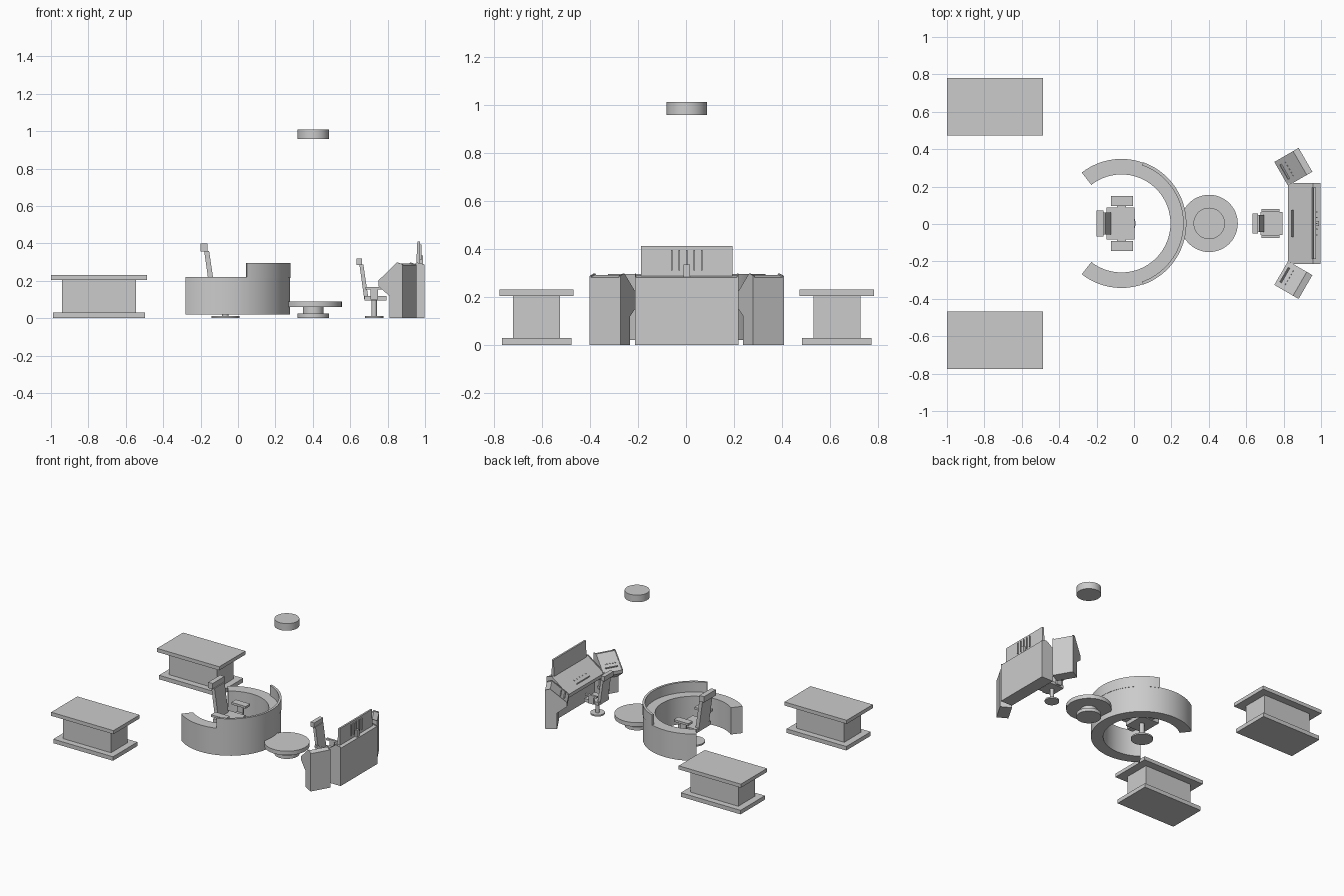
import bpy, bmesh, math
from mathutils import Matrix, Vector

cube = bpy.data.objects.get("Cube")
if cube:
    bpy.data.objects.remove(cube)

grey = bpy.data.materials.new("plain grey")
grey.use_nodes = True
grey.diffuse_color = (0.6, 0.6, 0.6, 1)
grey.node_tree.nodes["Principled BSDF"].inputs["Base Color"].default_value = (0.6, 0.6, 0.6, 1)

CY = 0.003  # shared centre line


def finish(name, bm, matrix=None, smooth=False):
    bmesh.ops.recalc_face_normals(bm, faces=bm.faces)
    mesh = bpy.data.meshes.new(name)
    bm.to_mesh(mesh)
    bm.free()
    mesh.materials.append(grey)
    obj = bpy.data.objects.new(name, mesh)
    bpy.context.collection.objects.link(obj)
    if matrix:
        obj.matrix_world = matrix
    if smooth:
        bpy.ops.object.select_all(action='DESELECT')
        obj.select_set(True)
        bpy.context.view_layer.objects.active = obj
        bpy.ops.object.shade_smooth_by_angle(angle=math.radians(35))
    return obj


def box(name, x, y, z, matrix=None):
    """Box from (min, max) pairs."""
    bm = bmesh.new()
    bmesh.ops.create_cube(bm, size=1)
    for v in bm.verts:
        v.co = Vector([(a + b) / 2 + c * (b - a) for (a, b), c in zip((x, y, z), v.co)])
    return finish(name, bm, matrix)


def disc(name, x, y, r, z0, z1):
    bm = bmesh.new()
    bmesh.ops.create_cone(bm, cap_ends=True, segments=48, radius1=r, radius2=r, depth=z1 - z0)
    return finish(name, bm, Matrix.Translation((x, y, (z0 + z1) / 2)), True)


def prism(name, points, direction, matrix=None, smooth=False):
    """Flat outline pushed along a direction."""
    bm = bmesh.new()
    face = bm.faces.new([bm.verts.new(p) for p in points])
    out = bmesh.ops.extrude_face_region(bm, geom=[face], use_keep_orig=True)
    moved = [g for g in out["geom"] if isinstance(g, bmesh.types.BMVert)]
    bmesh.ops.translate(bm, verts=moved, vec=direction)
    return finish(name, bm, matrix, smooth)


def arc_wall(name, r_in, r_out, half_angle, z0, z1, steps=48):
    angles = [math.radians(half_angle) * (2 * i / steps - 1) for i in range(steps + 1)]
    pts = [(r_out * math.cos(a), r_out * math.sin(a), z0) for a in angles]
    pts += [(r_in * math.cos(a), r_in * math.sin(a), z0) for a in reversed(angles)]
    prism(name, pts, (0, 0, z1 - z0), Matrix.Translation((-0.067, CY, 0)), True)


# Two side tables
for side, label in ((1, "left"), (-1, "right")):
    def span(a, b):
        return tuple(sorted((side * a + CY, side * b + CY)))
    box(label + "_table_top", (-1, -0.486), span(0.47, 0.778), (0.205, 0.232))
    box(label + "_table_pedestal", (-0.94, -0.545), span(0.527, 0.723), (0.03, 0.205))
    box(label + "_table_base", (-0.99, -0.497), span(0.48, 0.768), (0, 0.03))

# Curved desk with raised outer rim
arc_wall("curved_desk", 0.262, 0.345, 128, 0.02, 0.22)
arc_wall("curved_desk_rim", 0.33, 0.347, 70.5, 0.215, 0.296)

# Round table and the disc hanging above it
disc("round_table_top", 0.402, CY, 0.153, 0.06, 0.09)
disc("round_table_neck", 0.402, CY, 0.055, 0.02, 0.065)
disc("round_table_base", 0.402, CY, 0.084, 0, 0.025)
disc("hanging_disc", 0.402, CY, 0.084, 0.957, 1.01)


def chair(name, x, s, base_r, seat_x, seat_w, arm_in, arm_out, head_w):
    """Swivel chair facing +x; s scales the heights."""
    m = Matrix.Translation((x, CY, 0))
    disc(name + "_base", x, CY, base_r, 0, 0.011)
    disc(name + "_post", x, CY, 0.014 * s, 0.008, 0.1 * s)
    box(name + "_seat", seat_x, (-seat_w, seat_w), (0.095 * s, 0.118 * s), m)
    # Leaning back and headrest
    b = seat_x[0]
    back = [(b, 0.095 * s), (b + 0.022 * s, 0.1 * s), (b - 0.006 * s, 0.288 * s), (b - 0.027 * s, 0.288 * s)]
    back_w = head_w * 0.85
    prism(name + "_back", [(px, -back_w, pz) for px, pz in back], (0, 2 * back_w, 0), m)
    box(name + "_headrest", (b - 0.042 * s, b - 0.012 * s), (-head_w, head_w), (0.285 * s, 0.32 * s), m)
    # Arms
    for side in (-1, 1):
        label = name + ("_left" if side > 0 else "_right")
        y = tuple(sorted((side * arm_in, side * arm_out)))
        mid = (arm_in + arm_out) / 2
        sup = tuple(sorted((side * (seat_w - 0.008), side * mid)))
        box(label + "_arm", (-0.045 * s, 0.05 * s), y, (0.153 * s, 0.166 * s), m)
        box(label + "_arm_post", (-0.02 * s, 0.02 * s),
            tuple(sorted((side * (mid - 0.006), side * (mid + 0.006)))), (0.1 * s, 0.155 * s), m)
        box(label + "_arm_bracket", (-0.02 * s, 0.02 * s), sup, (0.1 * s, 0.112 * s), m)


chair("desk_chair", -0.067, 1.25, 0.075, (-0.08, 0.07), 0.085, 0.094, 0.147, 0.07)
chair("station_chair", 0.728, 1.0, 0.049, (-0.052, 0.067), 0.062, 0.062, 0.078, 0.054)


def station(name, x, y, turn, width, depth, ledge_w):
    """Sloped console whose front middle sits at x, y."""
    m = Matrix.Translation((x, y, 0)) @ Matrix.Rotation(math.radians(turn), 4, 'Z')
    side = [(0.45, 0), (0.45, 0.12), (0, 0.17), (0, 0.195), (0.77, 0.292), (1, 0.282), (1, 0)]
    half = width / 2
    prism(name + "_body", [(u * depth, -half, z) for u, z in side], (0, width, 0), m)
    # Slightly taller end panels
    for s in (-1, 1):
        pts = [(u * depth, s * half, z + (0.006 if z > 0.19 else 0)) for u, z in side]
        prism(name + ("_left" if s > 0 else "_right") + "_panel", pts, (0, s * 0.006, 0), m)
    # Ledge and rows of keys on the slope
    slope = math.atan2(0.097, 0.77 * depth)
    sm = m @ Matrix.Translation((0, 0, 0.195)) @ Matrix.Rotation(-slope, 4, 'Y')
    box(name + "_ledge", (0.03, 0.036), (-ledge_w, ledge_w), (-0.002, 0.012), sm)
    for i in range(5):
        k = (i - 2) * ledge_w * 0.45
        box(name + "_key_%d" % (i + 1), (0.06, 0.068), (k - 0.004, k + 0.004), (-0.002, 0.004), sm)


station("main_station", 0.823, CY, 0, 0.42, 0.174, 0.073)
station("right_station", 0.787, -0.262, -30, 0.135, 0.15, 0.045)
station("left_station", 0.787, 0.268, 30, 0.135, 0.15, 0.045)

# Upright screen with ribs and a mount on its back
screen = [(0.952, 0.27), (0.974, 0.27), (0.972, 0.411), (0.959, 0.411)]
prism("screen", [(x, -0.191 + CY, z) for x, z in screen], (0, 0.382, 0))
for i in range(5):
    y = CY + (i - 2) * 0.031
    box("screen_rib_%d" % (i + 1), (0.965, 0.98), (y - 0.003, y + 0.003), (0.31, 0.395))
box("screen_mount", (0.965, 0.99), (CY - 0.014, CY + 0.014), (0.27, 0.335))
